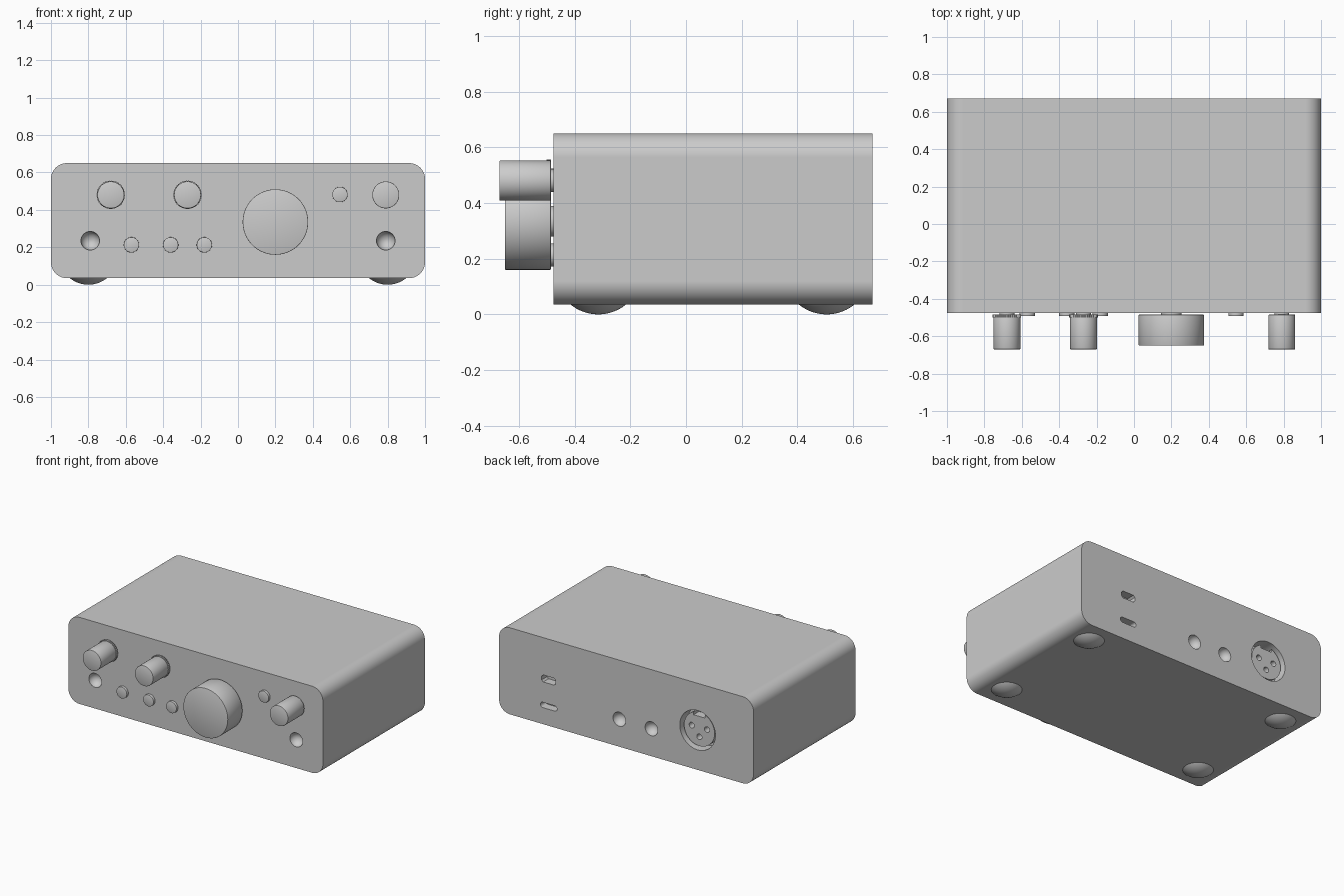
import bpy, bmesh, math
from mathutils import Matrix, Vector

if "Cube" in bpy.data.objects:
    bpy.data.objects.remove(bpy.data.objects["Cube"])

FRONT, BACK = -0.475, 0.67


def finish(name, bm, angle=30):
    bmesh.ops.recalc_face_normals(bm, faces=bm.faces)
    me = bpy.data.meshes.new(name)
    bm.to_mesh(me)
    bm.free()
    ob = bpy.data.objects.new(name, me)
    bpy.context.collection.objects.link(ob)
    smooth(ob, angle)
    return ob


def smooth(ob, angle=30):
    bpy.ops.object.select_all(action='DESELECT')
    ob.select_set(True)
    bpy.context.view_layer.objects.active = ob
    bpy.ops.object.shade_smooth_by_angle(angle=math.radians(angle))


def cyl(name, x, z, y0, y1, r, bevel=0.0, seg=64):
    """Cylinder along y, with optional softened end edges."""
    bm = bmesh.new()
    m = Matrix.Translation((x, (y0 + y1) / 2, z)) @ Matrix.Rotation(math.pi / 2, 4, 'X')
    bmesh.ops.create_cone(bm, cap_ends=True, segments=seg, radius1=r, radius2=r,
                          depth=abs(y1 - y0), matrix=m)
    if bevel:
        rims = [e for e in bm.edges if abs(e.verts[0].co.y - e.verts[1].co.y) < 1e-5]
        bmesh.ops.bevel(bm, geom=rims, offset=bevel, segments=2, profile=0.5, affect='EDGES')
    return finish(name, bm)


def block(name, x0, x1, y0, y1, z0, z1, r=0.0, seg=8):
    """Box whose four edges along y are rounded."""
    bm = bmesh.new()
    m = Matrix.Translation(((x0 + x1) / 2, (y0 + y1) / 2, (z0 + z1) / 2)) \
        @ Matrix.Diagonal((x1 - x0, y1 - y0, z1 - z0, 1))
    bmesh.ops.create_cube(bm, size=1, matrix=m)
    if r:
        along = [e for e in bm.edges if abs(e.verts[0].co.y - e.verts[1].co.y) > 1e-4]
        bmesh.ops.bevel(bm, geom=along, offset=r, segments=seg, profile=0.5, affect='EDGES')
    return finish(name, bm)


def bowl(name, x, y, z, r):
    bm = bmesh.new()
    m = Matrix.Translation((x, y, z)) @ Matrix.Rotation(math.pi / 2, 4, 'X')
    bmesh.ops.create_uvsphere(bm, u_segments=32, v_segments=17, radius=r, matrix=m)
    return finish(name, bm)


def cut(ob, cutters):
    for c in cutters:
        mod = ob.modifiers.new("cut", 'BOOLEAN')
        mod.operation, mod.solver, mod.object = 'DIFFERENCE', 'EXACT', c
        bpy.context.view_layer.objects.active = ob
        bpy.ops.object.modifier_apply(modifier=mod.name)
        bpy.data.objects.remove(c)
    smooth(ob)


# Main case
case = block("case", -1, 1, FRONT, BACK, 0.035, 0.65, 0.085, 12)

# Sockets, ports and the round connector recess
XC, ZC = -0.56, 0.317
cutters = [bowl("cutter", x, FRONT, 0.235, 0.05) for x in (-0.79, 0.79)]
cutters += [bowl("cutter", x, BACK, 0.23, 0.05) for x in (0.055, -0.197)]
cutters += [block("cutter", 0.545, 0.675, BACK - 0.06, BACK + 0.1, 0.152, 0.19, 0.018),
            block("cutter", 0.555, 0.665, BACK - 0.06, BACK + 0.1, 0.335, 0.385, 0.012, 1),
            cyl("cutter", XC, ZC, BACK - 0.09, BACK + 0.1, 0.14)]
cut(case, cutters)
case.modifiers.new("even_shading", 'WEIGHTED_NORMAL').keep_sharp = True

# Three-hole connector insert with a key notch at its top
insert = cyl("connector_insert", XC, ZC, BACK - 0.095, BACK - 0.02, 0.12)
holes = [cyl("cutter", XC + dx, ZC + dz, BACK - 0.07, BACK + 0.1, 0.02, seg=32)
         for dx, dz in ((-0.06, 0.012), (0.06, 0.012), (0, -0.055))]
holes.append(block("cutter", XC - 0.045, XC + 0.045, BACK - 0.08, BACK + 0.1,
                   ZC + 0.09, ZC + 0.2))
cut(insert, holes)

# Small knobs on short shafts; the two input knobs carry a ribbed collar
for i, x in enumerate((-0.68, -0.27, 0.79)):
    cyl(f"small_knob_{i}", x, 0.48, -0.485, -0.67, 0.072, 0.003)
    cyl(f"small_knob_shaft_{i}", x, 0.48, FRONT + 0.01, -0.49, 0.04)
    if x < 0:
        bm = bmesh.new()
        n = 80
        ring = [bm.verts.new((x + r * math.cos(a), -0.485, 0.48 + r * math.sin(a)))
                for k in range(n)
                for a, r in [(2 * math.pi * k / n, 0.077 if k % 2 else 0.074)]]
        face = bm.faces.new(ring)
        out = bmesh.ops.extrude_face_region(bm, geom=[face])
        bmesh.ops.translate(bm, vec=Vector((0, -0.015, 0)),
                            verts=[v for v in out["geom"] if isinstance(v, bmesh.types.BMVert)])
        bm.faces.ensure_lookup_table()
        if face.is_valid is False or len([f for f in bm.faces if len(f.verts) == n]) < 2:
            bm.faces.new(ring)
        finish(f"knob_collar_{i}", bm, 15)

# Large volume knob
cyl("volume_knob", 0.2, 0.335, -0.485, -0.65, 0.175, 0.003, 96)
cyl("volume_knob_shaft", 0.2, 0.335, FRONT + 0.01, -0.49, 0.055)

# Push buttons
for i, (x, z) in enumerate(((-0.57, 0.213), (-0.36, 0.213), (-0.18, 0.213), (0.545, 0.482))):
    cyl(f"button_{i}", x, z, FRONT + 0.01, -0.493, 0.041, 0.002, 48)

# Domed feet
R = 0.158
for i, (x, y) in enumerate((x, y) for x in (-0.8, 0.8) for y in (-0.315, 0.505)):
    bm = bmesh.new()
    bmesh.ops.create_uvsphere(bm, u_segments=48, v_segments=48, radius=R,
                              matrix=Matrix.Translation((x, y, R)))
    bmesh.ops.bisect_plane(bm, geom=bm.verts[:] + bm.edges[:] + bm.faces[:],
                           plane_co=(0, 0, 0.038), plane_no=(0, 0, 1), clear_outer=True)
    bmesh.ops.holes_fill(bm, edges=[e for e in bm.edges if e.is_boundary], sides=0)
    finish(f"foot_{i}", bm)
